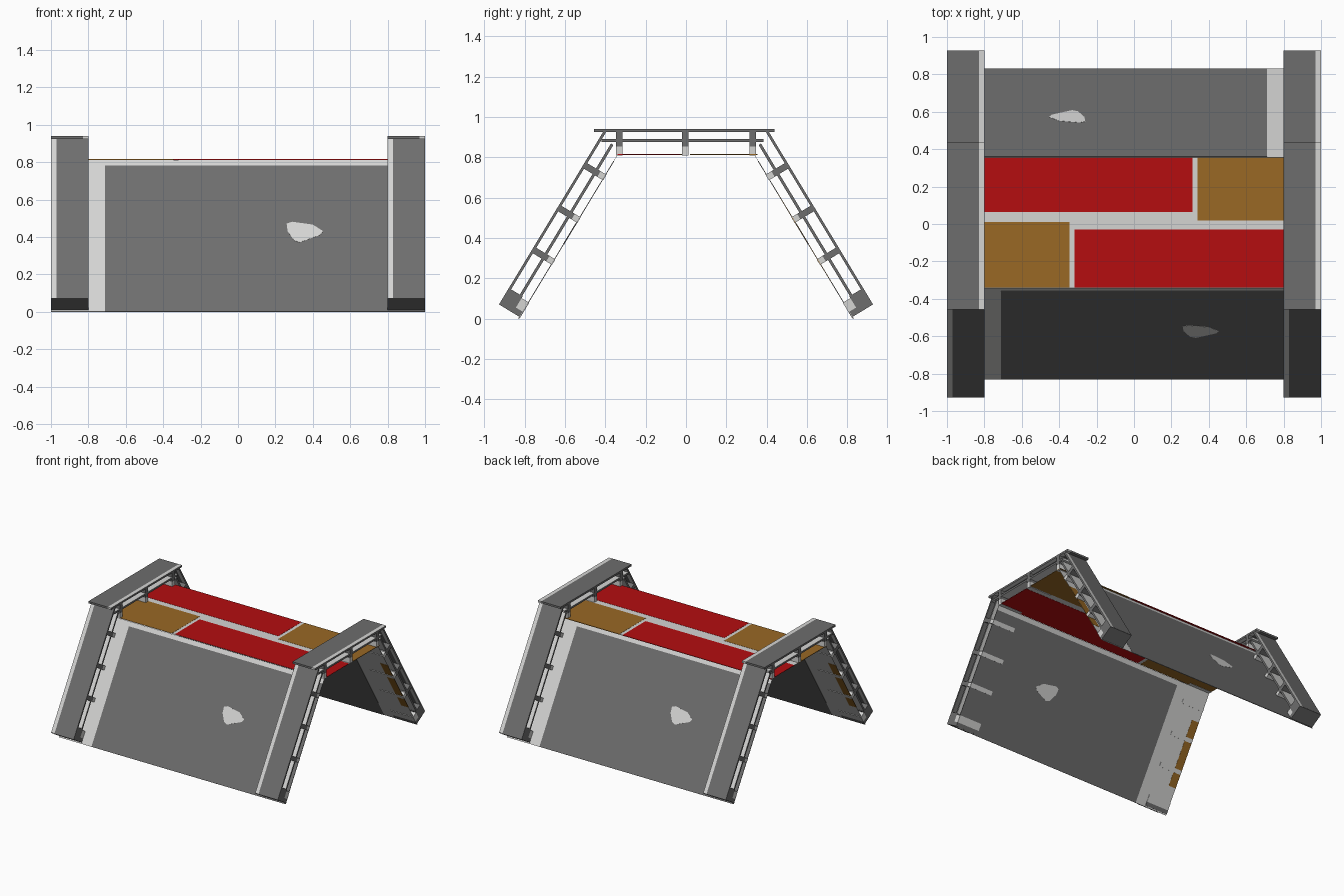
import bpy, bmesh

if "Cube" in bpy.data.objects:
    bpy.data.objects.remove(bpy.data.objects["Cube"])


def material(name, rgb):
    m = bpy.data.materials.new(name)
    m.diffuse_color = (*rgb, 1)
    m.use_nodes = True
    m.node_tree.nodes["Principled BSDF"].inputs["Base Color"].default_value = m.diffuse_color
    return m


DARK = material("dark grey", (0.155, 0.155, 0.155))
LIGHT = material("light grey", (0.66, 0.66, 0.65))
RED = material("red", (0.46, 0.004, 0.005))
ORANGE = material("orange", (0.32, 0.14, 0.018))


# Each section maps local (x, t along the sheet, h outward from the sheet) to world
def front(x, t, h):
    return (x, -(0.83 - 0.517 * t + 0.856 * h), 0.856 * t + 0.517 * h)


def back(x, t, h):
    a, b, c = front(x, t, h)
    return (-a, -b, c)


def top(x, t, h):
    return (x, t, 0.814 + h)


def rect(x0, x1, t0, t1):
    return [(x0, t0), (x1, t0), (x1, t1), (x0, t1)]


def prisms(name, section, outlines, h0, h1, mat, end_mat=None):
    """Extrude outlines in a section from h0 to h1; faces across x may differ."""
    bm = bmesh.new()
    for outline in outlines:
        lo = [bm.verts.new(section(x, t, h0)) for x, t in outline]
        hi = [bm.verts.new(section(x, t, h1)) for x, t in outline]
        bm.faces.new(lo)
        bm.faces.new(hi)
        n = len(outline)
        for i in range(n):
            j = (i + 1) % n
            bm.faces.new((lo[i], lo[j], hi[j], hi[i]))
    bmesh.ops.recalc_face_normals(bm, faces=bm.faces)
    bm.normal_update()
    if end_mat:
        for f in bm.faces:
            f.material_index = int(abs(f.normal.x) > 0.9)
    me = bpy.data.meshes.new(name)
    bm.to_mesh(me)
    bm.free()
    me.materials.append(mat)
    if end_mat:
        me.materials.append(end_mat)
    ob = bpy.data.objects.new(name, me)
    bpy.context.collection.objects.link(ob)


CHIP = [(0.26, 0.47), (0.29, 0.48), (0.40, 0.465), (0.455, 0.43),
        (0.44, 0.41), (0.33, 0.37), (0.30, 0.38), (0.265, 0.43)]
BAYS = (-1.0, 0.8)          # start of each end frame along x
SIDE_STRUTS = (0.33, 0.573, 0.82)

for side, sec in (("front", front), ("back", back)):
    # sloping wall sheet with its painted areas
    prisms(side + "_wall", sec, [rect(-1, 1, 0, 0.947)], -0.0008, 0.0008, LIGHT)
    prisms(side + "_wall_paint", sec, [rect(-0.71, 1, 0, 0.912)], -0.002, 0.002, DARK)
    prisms(side + "_wall_chip", sec, [[(x, z / 0.856) for x, z in CHIP]],
           -0.003, 0.003, LIGHT)
    prisms(side + "_wall_orange_mark", sec, [rect(-1, -0.935, 0.21, 0.72)],
           -0.002, 0.002, ORANGE)
    # outer frame plates with a pale edge stripe
    prisms(side + "_outer_plate", sec,
           [rect(x + 0.03, x + 0.2, 0.015, 1.015) for x in BAYS], 0.107, 0.12, DARK)
    prisms(side + "_outer_plate_stripe", sec,
           [rect(x, x + 0.03, 0.015, 1.015) for x in BAYS], 0.107, 0.12, LIGHT, DARK)
    # inner frame plates
    prisms(side + "_inner_plate", sec,
           [rect(x, x + 0.2, 0.06, 0.98) for x in BAYS], 0.043, 0.057, LIGHT, DARK)
    # struts between frame and wall
    struts = [rect(x, x + 0.2, t - 0.016, t + 0.016) for x in BAYS for t in SIDE_STRUTS]
    prisms(side + "_struts", sec, struts, 0.03, 0.107, DARK)
    prisms(side + "_strut_tips", sec, struts, -0.004, 0.03, LIGHT)
    # feet
    prisms(side + "_feet", sec,
           [rect(x, x + 0.2, 0.01, 0.105) for x in BAYS], 0.04, 0.1195, DARK)
    prisms(side + "_foot_soles", sec,
           [rect(x, x + 0.2, 0.01, 0.04) for x in BAYS], -0.004, 0.04, DARK)
    prisms(side + "_foot_tips", sec,
           [rect(x, x + 0.2, 0.04, 0.095) for x in BAYS], -0.004, 0.04, LIGHT)

# roof sheet with coloured panels
prisms("roof", top, [rect(-1, 1, -0.342, 0.355)], -0.0008, 0.0008, LIGHT)
prisms("roof_red_panels", top, [rect(-1, 0.312, 0.063, 0.355),
                                rect(-0.318, 1, -0.34, -0.03)], -0.002, 0.002, RED)
prisms("roof_orange_panels", top, [rect(0.34, 1, 0.02, 0.355),
                                   rect(-1, -0.345, -0.34, 0.012)], -0.002, 0.002, ORANGE)

# roof end frames
prisms("roof_outer_plate", top,
       [rect(x, x + 0.17, -0.457, 0.438) for x in BAYS], 0.111, 0.126, DARK)
prisms("roof_outer_plate_stripe", top,
       [rect(x + 0.17, x + 0.2, -0.457, 0.438) for x in BAYS], 0.111, 0.126, LIGHT, DARK)
prisms("roof_inner_plate", top,
       [rect(x, x + 0.2, -0.42, 0.385) for x in BAYS], 0.061, 0.076, LIGHT, DARK)
roof_struts = [rect(x, x + 0.2, y - 0.016, y + 0.016)
               for x in BAYS for y in (-0.33, -0.004, 0.33)]
prisms("roof_struts", top, roof_struts, 0.04, 0.111, DARK)
prisms("roof_strut_tips", top, roof_struts, -0.004, 0.04, LIGHT)
